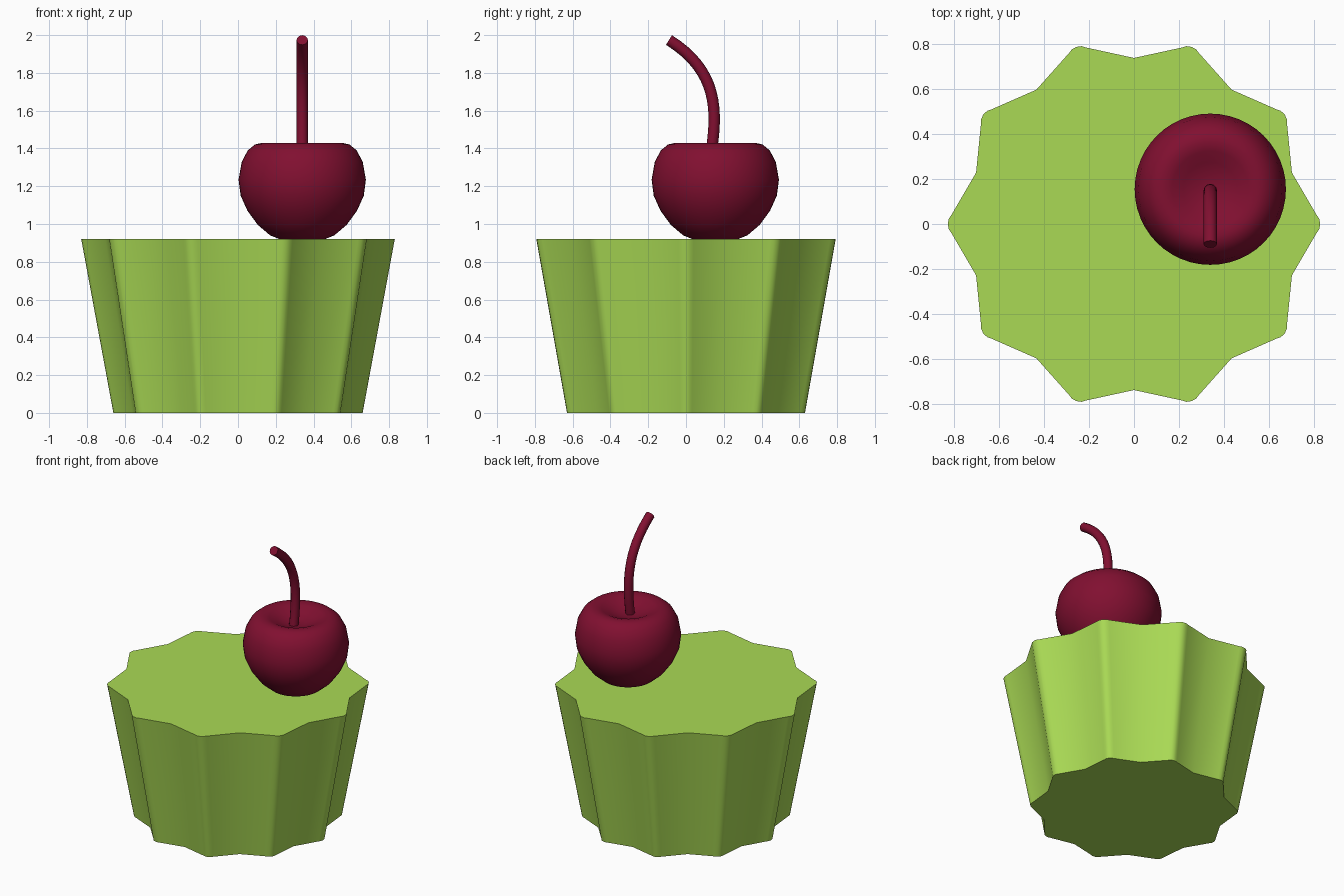
import bpy
import bmesh
from math import cos, sin, radians, tau
from mathutils import Vector

cube = bpy.data.objects.get("Cube")
if cube:
    bpy.data.objects.remove(cube, do_unlink=True)


def make_material(name, rgb):
    mat = bpy.data.materials.new(name)
    mat.use_nodes = True
    color = (*rgb, 1.0)
    mat.diffuse_color = color
    mat.node_tree.nodes["Principled BSDF"].inputs["Base Color"].default_value = color
    return mat


def add_object(name, data, mat):
    obj = bpy.data.objects.new(name, data)
    bpy.context.collection.objects.link(obj)
    data.materials.append(mat)
    return obj


def select_only(obj):
    bpy.ops.object.select_all(action='DESELECT')
    obj.select_set(True)
    bpy.context.view_layer.objects.active = obj


def smooth(obj, angle=30):
    select_only(obj)
    bpy.ops.object.shade_smooth_by_angle(angle=radians(angle))


def bmesh_object(name, bm, mat):
    bmesh.ops.recalc_face_normals(bm, faces=bm.faces)
    mesh = bpy.data.meshes.new(name)
    bm.to_mesh(mesh)
    bm.free()
    return add_object(name, mesh, mat)


green = make_material("lime green", (0.40, 0.70, 0.09))
red = make_material("cherry red", (0.22, 0.005, 0.03))

# Fluted cup: ten rounded ridges, tapering towards the base
RIDGES, HEIGHT, TAPER = 10, 0.92, 0.795
ridge = [(-2.8, 0.815), (-1.6, 0.826), (0, 0.83), (1.6, 0.826), (2.8, 0.815), (18, 0.74)]
outline = []
for i in range(RIDGES):
    for offset, radius in ridge:
        a = radians(i * 360 / RIDGES + offset)
        outline.append(Vector((radius * cos(a), radius * sin(a), 0)))

bm = bmesh.new()
bottom = [bm.verts.new(p * TAPER) for p in outline]
top = [bm.verts.new(p + Vector((0, 0, HEIGHT))) for p in outline]
bm.faces.new(bottom)
bm.faces.new(top)
for i in range(len(outline)):
    j = (i + 1) % len(outline)
    bm.faces.new((bottom[i], bottom[j], top[j], top[i]))
smooth(bmesh_object("cake_cup", bm, green))

# Cherry: lathed profile with a dimple at the top
CX, CY = 0.34, 0.155
profile = [(0, 1.37), (0.06, 1.375), (0.12, 1.396), (0.17, 1.42), (0.21, 1.43),
           (0.25, 1.421), (0.288, 1.39), (0.32, 1.33), (0.337, 1.235), (0.326, 1.15),
           (0.29, 1.07), (0.235, 0.995), (0.17, 0.94), (0.09, 0.908), (0, 0.9)]
bm = bmesh.new()
verts = [bm.verts.new((r, 0, z)) for r, z in profile]
edges = [bm.edges.new(pair) for pair in zip(verts, verts[1:])]
bmesh.ops.spin(bm, geom=verts + edges, cent=(0, 0, 0), axis=(0, 0, 1),
               angle=tau, steps=48, use_merge=False)
bmesh.ops.remove_doubles(bm, verts=bm.verts, dist=0.0005)
cherry = bmesh_object("cherry", bm, red)
cherry.location = (CX, CY, 0)
smooth(cherry, 60)

# Stem: bent tube leaning to the front
curve = bpy.data.curves.new("cherry_stem", 'CURVE')
curve.dimensions = '3D'
curve.bevel_depth = 0.03
curve.bevel_resolution = 4
curve.use_fill_caps = True
curve.resolution_u = 16
spline = curve.splines.new('BEZIER')
spline.bezier_points.add(1)
start, end = spline.bezier_points
for point in (start, end):
    point.handle_left_type = point.handle_right_type = 'FREE'
start.co = start.handle_left = (CX, 0.13, 1.36)
start.handle_right = (CX, 0.17, 1.60)
end.handle_left = (CX, 0.17, 1.81)
end.co = end.handle_right = (CX, -0.09, 1.974)
stem = add_object("cherry_stem", curve, red)
select_only(stem)
bpy.ops.object.convert(target='MESH')
bm = bmesh.new()
bm.from_mesh(stem.data)
bmesh.ops.remove_doubles(bm, verts=bm.verts, dist=0.0005)
bm.to_mesh(stem.data)
bm.free()
smooth(stem, 40)
